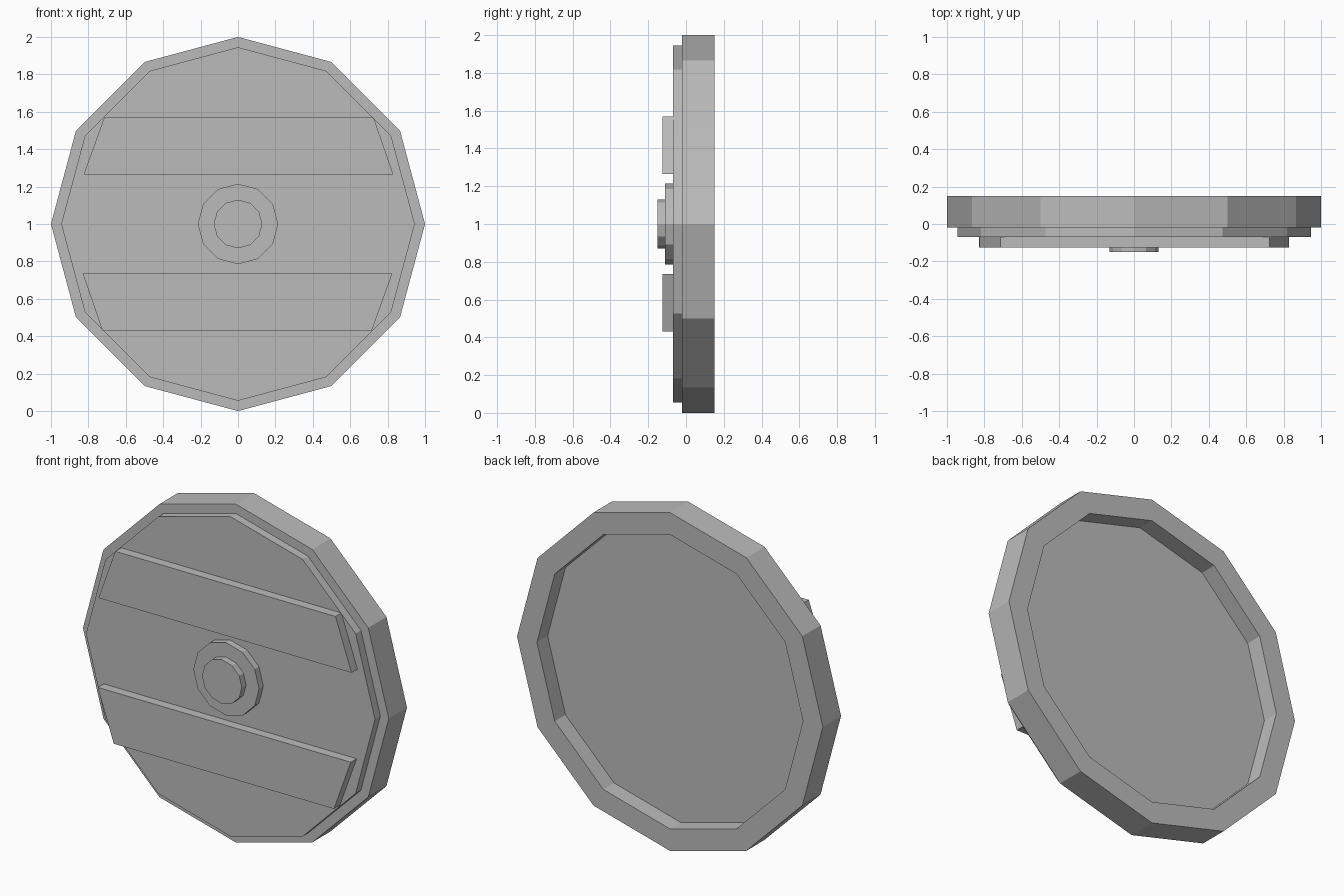
import bpy
import bmesh
from math import sin, cos, pi
from mathutils import Matrix

SIDES = 12
CENTRE_Z = 1.0

old = bpy.data.objects.get("Cube")
if old:
    bpy.data.objects.remove(old, do_unlink=True)

grey = bpy.data.materials.new("plain_grey")
grey.use_nodes = True
colour = (0.5, 0.5, 0.5, 1)
grey.diffuse_color = colour
grey.node_tree.nodes["Principled BSDF"].inputs["Base Color"].default_value = colour


def finish(name, bm):
    bmesh.ops.recalc_face_normals(bm, faces=bm.faces)
    mesh = bpy.data.meshes.new(name)
    bm.to_mesh(mesh)
    bm.free()
    mesh.materials.append(grey)
    obj = bpy.data.objects.new(name, mesh)
    obj.location.z = CENTRE_Z
    bpy.context.collection.objects.link(obj)
    return obj


def turned(name, profile):
    """Spin (radius, y) points around the y axis and close both ends."""
    bm = bmesh.new()
    rings = [[bm.verts.new((r * sin(2 * pi * i / SIDES), y, r * cos(2 * pi * i / SIDES)))
              for i in range(SIDES)] for r, y in profile]
    for a, b in zip(rings, rings[1:]):
        for i in range(SIDES):
            j = (i + 1) % SIDES
            bm.faces.new((a[i], a[j], b[j], b[i]))
    bm.faces.new(rings[0])
    bm.faces.new(rings[-1])
    return finish(name, bm)


def bar(name, angle):
    """Tapered plank across the front, turned about the y axis."""
    outline = [(-0.825, 0.265), (0.83, 0.265), (0.725, 0.57), (-0.715, 0.57)]
    bm = bmesh.new()
    face = bm.faces.new([bm.verts.new((x, -0.125, z)) for x, z in outline])
    back = bmesh.ops.extrude_face_region(bm, geom=[face])["geom"]
    moved = [v for v in back if isinstance(v, bmesh.types.BMVert)]
    bmesh.ops.translate(bm, verts=moved, vec=(0, 0.055, 0))
    # Keep the front cap if the extrusion removed it
    if len(bm.faces) < 6:
        bmesh.ops.holes_fill(bm, edges=bm.edges, sides=4)
    bmesh.ops.rotate(bm, verts=bm.verts, matrix=Matrix.Rotation(angle, 3, "Y"))
    return finish(name, bm)


# Disc with a stepped front and a recessed back
turned("disc", [(0.87, 0.05), (0.87, 0.15), (1.0, 0.15), (1.0, -0.02),
                (0.945, -0.02), (0.945, -0.07)])

# Central boss in two steps
turned("boss", [(0.215, -0.07), (0.215, -0.11), (0.13, -0.11), (0.13, -0.15)])

# Cross bars above and below the boss
bar("upper_bar", 0)
bar("lower_bar", pi)
